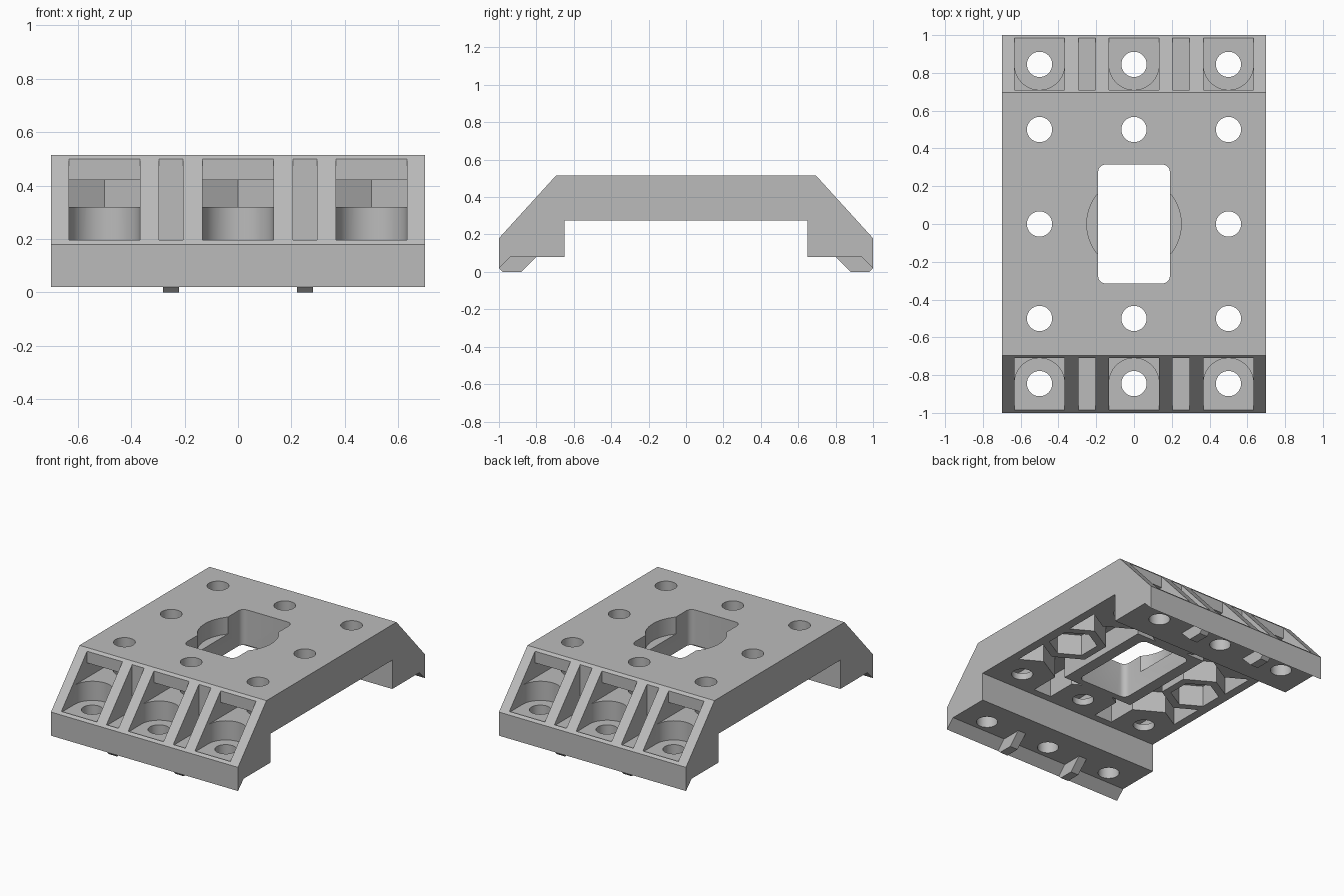
import bpy, bmesh, math
from mathutils import Vector

cube = bpy.data.objects.get("Cube")
if cube:
    bpy.data.objects.remove(cube, do_unlink=True)

grey = bpy.data.materials.new("plain_grey")
grey.use_nodes = True
colour = (0.5, 0.5, 0.5, 1)
grey.diffuse_color = colour
grey.node_tree.nodes["Principled BSDF"].inputs["Base Color"].default_value = colour


def prism(name, points, low, high, along_x=False):
    """Extrude a flat outline along z, or along x for (y, z) outlines."""
    bm = bmesh.new()
    place = (lambda p: (low, p[0], p[1])) if along_x else (lambda p: (p[0], p[1], low))
    face = bm.faces.new([bm.verts.new(place(p)) for p in points])
    ext = bmesh.ops.extrude_face_region(bm, geom=[face])
    verts = [v for v in ext["geom"] if isinstance(v, bmesh.types.BMVert)]
    step = Vector((high - low, 0, 0)) if along_x else Vector((0, 0, high - low))
    bmesh.ops.translate(bm, verts=verts, vec=step)
    bmesh.ops.recalc_face_normals(bm, faces=bm.faces)
    mesh = bpy.data.meshes.new(name)
    bm.to_mesh(mesh)
    bm.free()
    obj = bpy.data.objects.new(name, mesh)
    bpy.context.collection.objects.link(obj)
    mesh.materials.append(grey)
    return obj


def combine(target, other, operation="DIFFERENCE"):
    mod = target.modifiers.new("shape", "BOOLEAN")
    mod.operation = operation
    mod.solver = "EXACT"
    mod.object = other
    bpy.context.view_layer.objects.active = target
    bpy.ops.object.modifier_apply(modifier=mod.name)
    bpy.data.objects.remove(other, do_unlink=True)


def arc(x, y, r, start, end, n):
    return [(x + r * math.cos(math.radians(start + (end - start) * i / n)),
             y + r * math.sin(math.radians(start + (end - start) * i / n)))
            for i in range(n + 1)]


def circle(x, y, r, n=48):
    return arc(x, y, r, 0, 360, n)[:-1]


def hexagon(x, y, r):
    return arc(x, y, r, 90, 450, 6)[:-1]


def box(x0, x1, y0, y1):
    return [(x0, y0), (x1, y0), (x1, y1), (x0, y1)]


def mirrored(points, side):
    return [(x, side * y) for x, y in points]


HALF = 0.1325                          # half width of pockets and nut traps
NUT = HALF / math.cos(math.pi / 6)
WALL = 0.05
BOSS = (HALF + WALL) / math.cos(math.pi / 6)
COLUMNS = (-0.5, 0, 0.5)
SIDES = (-1, 1)
UNDER, CEILING = 0.275, 0.42

# Bridge body from its side profile
half = [(0.65, UNDER), (0.65, 0.08), (0.94, 0.08), (1, 0.02), (1, 0.18), (0.695, 0.515)]
body = prism("bracket_body", half + [(-y, z) for y, z in reversed(half)], -0.7, 0.7, True)

# Underside recess, leaving the window rim and the nut bosses standing
recess = prism("recess_cutter", box(-0.64, 0.64, -0.6, 0.6), 0.2, CEILING)
combine(recess, prism("window_rim", box(-0.27, 0.27, -0.36, 0.36), 0.1, 0.6))
for x in COLUMNS:
    if x:
        combine(recess, prism("nut_ring", hexagon(x, 0, BOSS), 0.1, 0.6))
    for s in SIDES:
        w = HALF + WALL
        lobe = [(x - w, 0.7), (x - w, 0.5 - BOSS / 2), (x, 0.5 - BOSS),
                (x + w, 0.5 - BOSS / 2), (x + w, 0.7)]
        combine(recess, prism("nut_lobe", mirrored(lobe, s), 0.1, 0.6))
combine(body, recess)

# Locating nubs under the feet
nub = [(1, 0.02), (0.98, 0), (0.88, 0), (0.79, 0.09), (0.95, 0.09), (1, 0.05)]
for s in SIDES:
    for x in (-0.25, 0.25):
        outline = [(s * y, z) for y, z in nub]
        combine(body, prism("nub", outline, x - 0.03, x + 0.03, True), "UNION")

# Screw pockets, nut channels and lightening slots in the sloping ends
for s in SIDES:
    for x in COLUMNS:
        upper = box(x - HALF, x + HALF, 0.71, 0.985)
        cup = [(x - HALF, 0.985)] + arc(x, 0.8425, HALF, 180, 360, 24) + [(x + HALF, 0.985)]
        channel = [(x - HALF, 0.73), (x - HALF, 0.5 - NUT / 2), (x, 0.5 - NUT),
                   (x + HALF, 0.5 - NUT / 2), (x + HALF, 0.73)]
        combine(body, prism("pocket", mirrored(upper, s), 0.32, 0.6))
        combine(body, prism("cup", mirrored(cup, s), 0.19, 0.4))
        combine(body, prism("nut_channel", mirrored(channel, s), 0.32, CEILING))
    for x in (-0.25, 0.25):
        slot = box(x - 0.045, x + 0.045, 0.71, 0.985)
        combine(body, prism("slot", mirrored(slot, s), 0.19, 0.6))

# Central window with rounded corners and a round counterbore
window = []
for cx, cy, a in ((1, 1, 0), (-1, 1, 90), (-1, -1, 180), (1, -1, 270)):
    window += arc(cx * 0.15, cy * 0.275, 0.04, a, a + 90, 6)
combine(body, prism("counterbore", circle(0, 0, 0.25, 64), 0.4, 0.7))
combine(body, prism("window", window, -0.1, 0.7))

# Open nut traps and all screw holes
for x in COLUMNS:
    if x:
        combine(body, prism("nut_trap", hexagon(x, 0, NUT), 0.2, CEILING))
    for y in (-0.845, -0.5, 0, 0.5, 0.845):
        if x or y:
            combine(body, prism("screw_hole", circle(x, y, 0.067, 32), -0.1, 0.7))

bpy.ops.object.select_all(action="DESELECT")
body.select_set(True)
bpy.context.view_layer.objects.active = body
bpy.ops.object.shade_smooth_by_angle(angle=math.radians(30))
